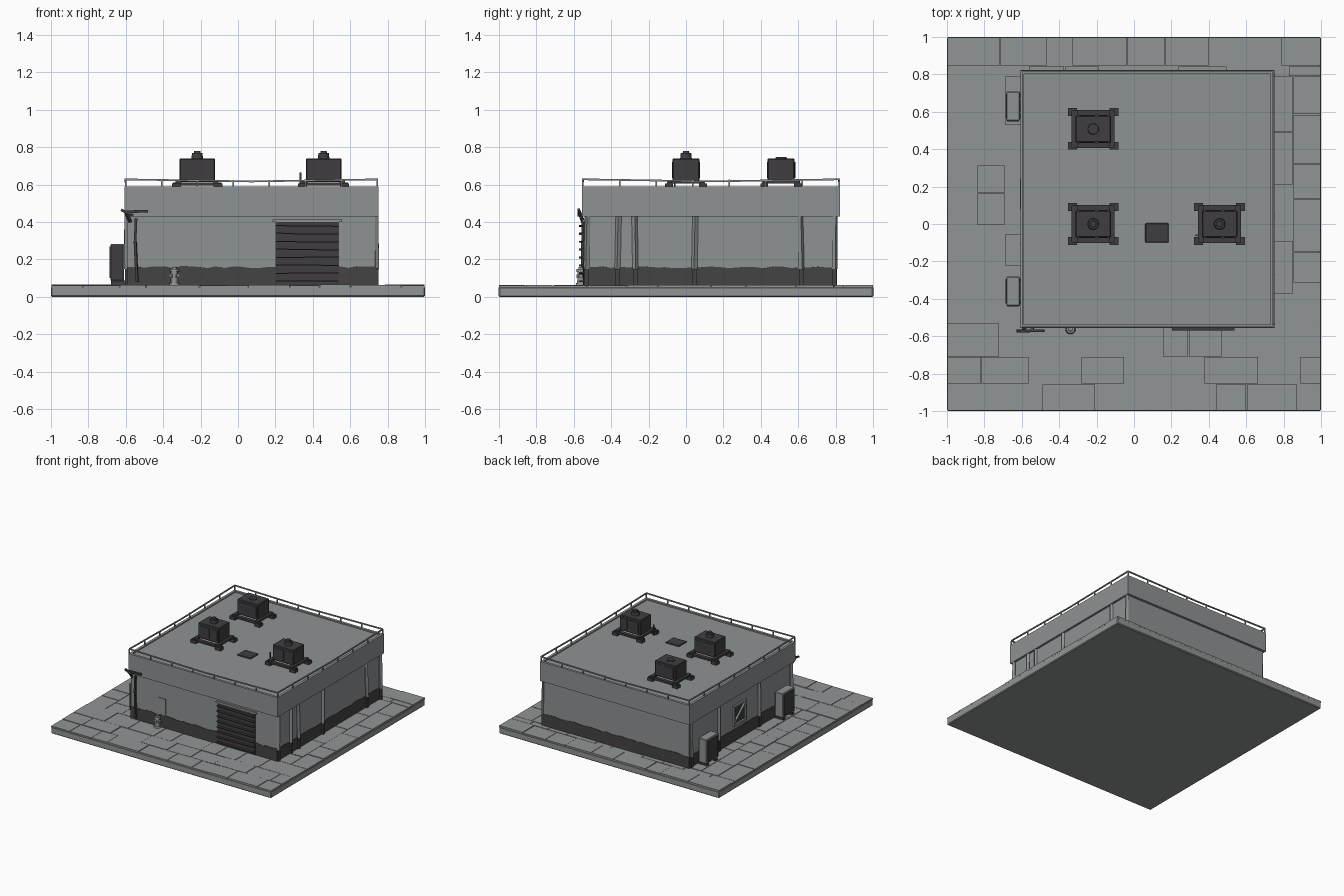
import bpy, bmesh, math, random
from mathutils import Vector, Matrix

if "Cube" in bpy.data.objects:
    bpy.data.objects.remove(bpy.data.objects["Cube"])

random.seed(4)


def material(name, r, g, b):
    m = bpy.data.materials.new(name)
    m.diffuse_color = (r, g, b, 1)
    m.use_nodes = True
    m.node_tree.nodes["Principled BSDF"].inputs["Base Color"].default_value = m.diffuse_color
    return m


CONCRETE = material("concrete grey", 0.285, 0.30, 0.30)
WALL = material("wall grey", 0.27, 0.29, 0.295)
BAND = material("dark base paint", 0.058, 0.057, 0.059)
METAL = material("dark metal", 0.05, 0.048, 0.053)


def finish(name, bm, mat, bevel=0):
    bmesh.ops.recalc_face_normals(bm, faces=bm.faces[:])
    me = bpy.data.meshes.new(name)
    bm.to_mesh(me)
    bm.free()
    me.materials.append(mat)
    ob = bpy.data.objects.new(name, me)
    bpy.context.collection.objects.link(ob)
    if bevel:
        mod = ob.modifiers.new("bevel", 'BEVEL')
        mod.width, mod.segments = bevel, 1
    return ob


def boxes(name, mat, items, bevel=0):
    """One object from boxes given as x0, x1, y0, y1, z0, z1."""
    bm = bmesh.new()
    for x0, x1, y0, y1, z0, z1 in items:
        m = Matrix.Translation(((x0 + x1) / 2, (y0 + y1) / 2, (z0 + z1) / 2))
        m = m @ Matrix.Diagonal((x1 - x0, y1 - y0, z1 - z0, 1))
        bmesh.ops.create_cube(bm, size=1, matrix=m)
    return finish(name, bm, mat, bevel)


def beams(name, mat, items, w, h=None):
    """One object from square bars running between point pairs."""
    bm = bmesh.new()
    for p, q in items:
        p, q = Vector(p), Vector(q)
        d = q - p
        m = Matrix.Translation((p + q) / 2) @ d.to_track_quat('Z', 'Y').to_matrix().to_4x4()
        m = m @ Matrix.Diagonal((w, h or w, d.length, 1))
        bmesh.ops.create_cube(bm, size=1, matrix=m)
    return finish(name, bm, mat)


def cylinders(name, mat, items):
    """One object from upright cylinders given as x, y, z0, z1, radius."""
    bm = bmesh.new()
    for x, y, z0, z1, r in items:
        bmesh.ops.create_cone(bm, cap_ends=True, segments=12, radius1=r, radius2=r * 0.9,
                              depth=z1 - z0, matrix=Matrix.Translation((x, y, (z0 + z1) / 2)))
    return finish(name, bm, mat)


# Ground slab with paving stones around the building
boxes("ground_slab", CONCRETE, [(-1, 1, -1, 1, 0, 0.055)], 0.006)


def row(a0, a1, b0, b1, along_x):
    out, a, g = [], a0, 0.002
    while a < a1 - 0.01:
        e = a + random.uniform(0.13, 0.3)
        if e > a1 - 0.1:
            e = a1
        z = 0.063 + random.uniform(-0.002, 0.002)
        out.append((a + g, e - g, b0 + g, b1 - g, 0.05, z) if along_x
                   else (b0 + g, b1 - g, a + g, e - g, 0.05, z))
        a = e
    return out


stones = []
for b0, b1 in ((-1, -0.855), (-0.855, -0.71), (-0.71, -0.53), (0.79, 0.845), (0.845, 1)):
    stones += row(-1, 1, b0, b1, True)
for b0, b1 in ((-1, -0.84), (-0.84, -0.69), (-0.69, -0.575), (0.72, 0.85), (0.85, 1)):
    stones += row(-0.53, 0.79, b0, b1, False)
boxes("paving_stones", CONCRETE, stones)

# Building shell: walls, overhanging fascia, roof lip
X0, X1, Y0, Y1 = -0.59, 0.733, -0.543, 0.803
boxes("walls", WALL, [(X0, X1, Y0, Y1, 0.05, 0.44)])
FX0, FX1, FY0, FY1 = -0.607, 0.75, -0.556, 0.823
boxes("roof_fascia", WALL, [(FX0, FX1, FY0, FY1, 0.43, 0.58)])
t = 0.02
boxes("roof_lip", WALL, [
    (FX0, FX1, FY0, FY0 + t, 0.575, 0.59), (FX0, FX1, FY1 - t, FY1, 0.575, 0.59),
    (FX0, FX0 + t, FY0 + t, FY1 - t, 0.575, 0.59), (FX1 - t, FX1, FY0 + t, FY1 - t, 0.575, 0.59)])

# Dark painted base with a ragged top edge
bm = bmesh.new()
e, n = 0.004, 28
corners = [(X0 - e, Y0 - e), (X1 + e, Y0 - e), (X1 + e, Y1 + e), (X0 - e, Y1 + e)]
ring = []
for i in range(4):
    a, b = corners[i], corners[(i + 1) % 4]
    for k in range(n):
        f = k / n
        x, y = a[0] + (b[0] - a[0]) * f, a[1] + (b[1] - a[1]) * f
        z = 0.158 + random.uniform(-0.005, 0.006)
        ring.append((bm.verts.new((x, y, 0.05)), bm.verts.new((x, y, z)),
                     bm.verts.new((x * 0.99, y * 0.99, z))))
for i in range(len(ring)):
    p, q = ring[i], ring[(i + 1) % len(ring)]
    for j in (0, 1):
        bm.faces.new((p[j], q[j], q[j + 1], p[j + 1]))
finish("painted_base", bm, BAND)

# Worn, slightly leaning wall posts on the right and left walls
posts = []
for y in (-0.525, -0.36, -0.275, 0.05, 0.61, 0.795):
    s = random.uniform(-0.008, 0.008)
    posts.append(((X1 + 0.002, y, 0.43), (X1 + 0.006, y + s, 0.15)))
for y in (-0.52, -0.1, 0.42, 0.785):
    s = random.uniform(-0.008, 0.008)
    posts.append(((X0 - 0.002, y, 0.43), (X0 - 0.004, y + s, 0.15)))
beams("wall_posts", WALL, posts, 0.022)
beams("post_feet", BAND, [(q, (q[0], q[1], 0.06)) for p, q in posts], 0.022)

# Drain pipe near the front left corner
beams("drain_pipe", METAL, [((-0.545, Y0 - 0.008, 0.42), (-0.55, Y0 - 0.008, 0.3)),
                            ((-0.55, Y0 - 0.008, 0.3), (-0.54, Y0 - 0.01, 0.08))], 0.014)

# Roller door made of slats
boxes("roller_door", METAL, [(0.2, 0.54, Y0 - 0.008, Y0, 0.063, 0.4)])
slats = []
for i in range(8):
    z = 0.085 + i * 0.042
    s = random.uniform(-0.003, 0.003)
    slats.append(((0.203, Y0 - 0.009, z - s), (0.537, Y0 - 0.009, z + s)))
beams("door_slats", METAL, slats, 0.036, 0.007)
boxes("door_lintel", WALL, [(0.185, 0.555, Y0 - 0.01, Y0, 0.4, 0.413)])

# Front wall panel, hydrant and corner lamp
boxes("front_panel", WALL, [(-0.34, -0.275, Y0 - 0.006, Y0, 0.165, 0.3)])
cylinders("hydrant", CONCRETE, [(-0.34, -0.562, 0.06, 0.075, 0.028), (-0.34, -0.562, 0.075, 0.135, 0.019),
                                (-0.34, -0.562, 0.135, 0.148, 0.025), (-0.34, -0.562, 0.148, 0.16, 0.012)])
boxes("hydrant_outlets", CONCRETE, [(-0.37, -0.31, -0.572, -0.552, 0.105, 0.122),
                                    (-0.349, -0.331, -0.585, -0.562, 0.1, 0.12)])
beams("lamp_bracket", METAL, [((-0.6, -0.57, 0.455), (-0.48, -0.57, 0.458)),
                              ((-0.6, -0.57, 0.455), (-0.575, -0.55, 0.4)),
                              ((-0.625, -0.572, 0.465), (-0.56, -0.572, 0.435))], 0.014)

# Left wall window with frame
boxes("window_pane", METAL, [(X0 - 0.004, X0, 0.09, 0.23, 0.2, 0.35)])
w = X0 - 0.012
beams("window_frame", WALL, [((w, 0.085, 0.195), (w, 0.085, 0.355)), ((w, 0.235, 0.195), (w, 0.235, 0.355)),
                             ((w, 0.08, 0.2), (w, 0.24, 0.2)), ((w, 0.08, 0.352), (w, 0.24, 0.352)),
                             ((w, 0.09, 0.34), (w, 0.23, 0.22))], 0.014)

# Air conditioners standing by the left wall
for i, y in enumerate((-0.36, 0.63)):
    boxes(f"wall_cooler_{i}", WALL, [(-0.682, -0.61, y - 0.078, y + 0.078, 0.085, 0.283)], 0.004)
    boxes(f"cooler_grille_{i}", METAL, [(-0.688, -0.681, y - 0.065, y + 0.065, 0.1, 0.268),
                                        (-0.678, -0.614, y - 0.082, y - 0.077, 0.09, 0.278)])
    boxes(f"cooler_feet_{i}", METAL, [(-0.68, -0.6, y + s - 0.012, y + s + 0.012, 0.06, 0.087)
                                      for s in (-0.055, 0.055)])
    boxes(f"cooler_duct_{i}", WALL, [(-0.612, X0, y - 0.03, y + 0.03, 0.15, 0.26)])

# Low, sagging roof railing
rc = [(FX0 + 0.006, FY0 + 0.006), (FX1 - 0.006, FY0 + 0.006),
      (FX1 - 0.006, FY1 - 0.006), (FX0 + 0.006, FY1 - 0.006)]
rails, stubs = [], []
for i in range(4):
    a, b = Vector(rc[i]), Vector(rc[(i + 1) % 4])
    for k in range(7):
        p = a.lerp(b, k / 7)
        stubs.append(((p.x, p.y, 0.58), (p.x, p.y, 0.626)))
    tops = [0.628, 0.617, 0.628]
    for k in range(2):
        p, q = a.lerp(b, k / 2), a.lerp(b, (k + 1) / 2)
        rails.append(((p.x, p.y, tops[k]), (q.x, q.y, tops[k + 1])))
beams("roof_rails", CONCRETE, rails, 0.009)
beams("rail_posts", CONCRETE, stubs, 0.008)

# Rooftop ventilation units on skids
for i, (x, y, cap) in enumerate(((-0.218, 0, 0.78), (0.458, 0, 0.78), (-0.218, 0.508, 0.747))):
    skid = []
    for sy in (-1, 1):
        skid.append((x - 0.13, x + 0.13, y + sy * 0.088 - 0.014, y + sy * 0.088 + 0.014, 0.595, 0.611))
        for sx in (-1, 1):
            cx, cy = x + sx * 0.112, y + sy * 0.09
            skid.append((cx - 0.024, cx + 0.024, cy - 0.021, cy + 0.021, 0.578, 0.606))
    for sx in (-1, 1):
        skid.append((x + sx * 0.1 - 0.015, x + sx * 0.1 + 0.015, y - 0.1, y + 0.1, 0.605, 0.622))
    boxes(f"vent_skid_{i}", METAL, skid)
    boxes(f"vent_body_{i}", METAL, [(x - 0.095, x + 0.095, y - 0.072, y + 0.072, 0.615, 0.74)], 0.005)
    boxes(f"vent_panel_{i}", METAL, [(x - 0.075, x + 0.01, y - 0.076, y + 0.076, 0.635, 0.72),
                                     (x + 0.025, x + 0.08, y - 0.075, y + 0.075, 0.635, 0.72)])
    caps = [(x, y, 0.738, min(cap, 0.768), 0.031)]
    if cap > 0.76:
        caps.append((x, y, 0.766, cap, 0.018))
    cylinders(f"vent_cap_{i}", METAL, caps)

# Roof antenna stub and hatch
beams("roof_antenna", METAL, [((0.335, -0.06, 0.578), (0.335, -0.06, 0.665))], 0.01)
boxes("roof_hatch", METAL, [(0.06, 0.185, -0.1, 0.005, 0.578, 0.589)], 0.004)
